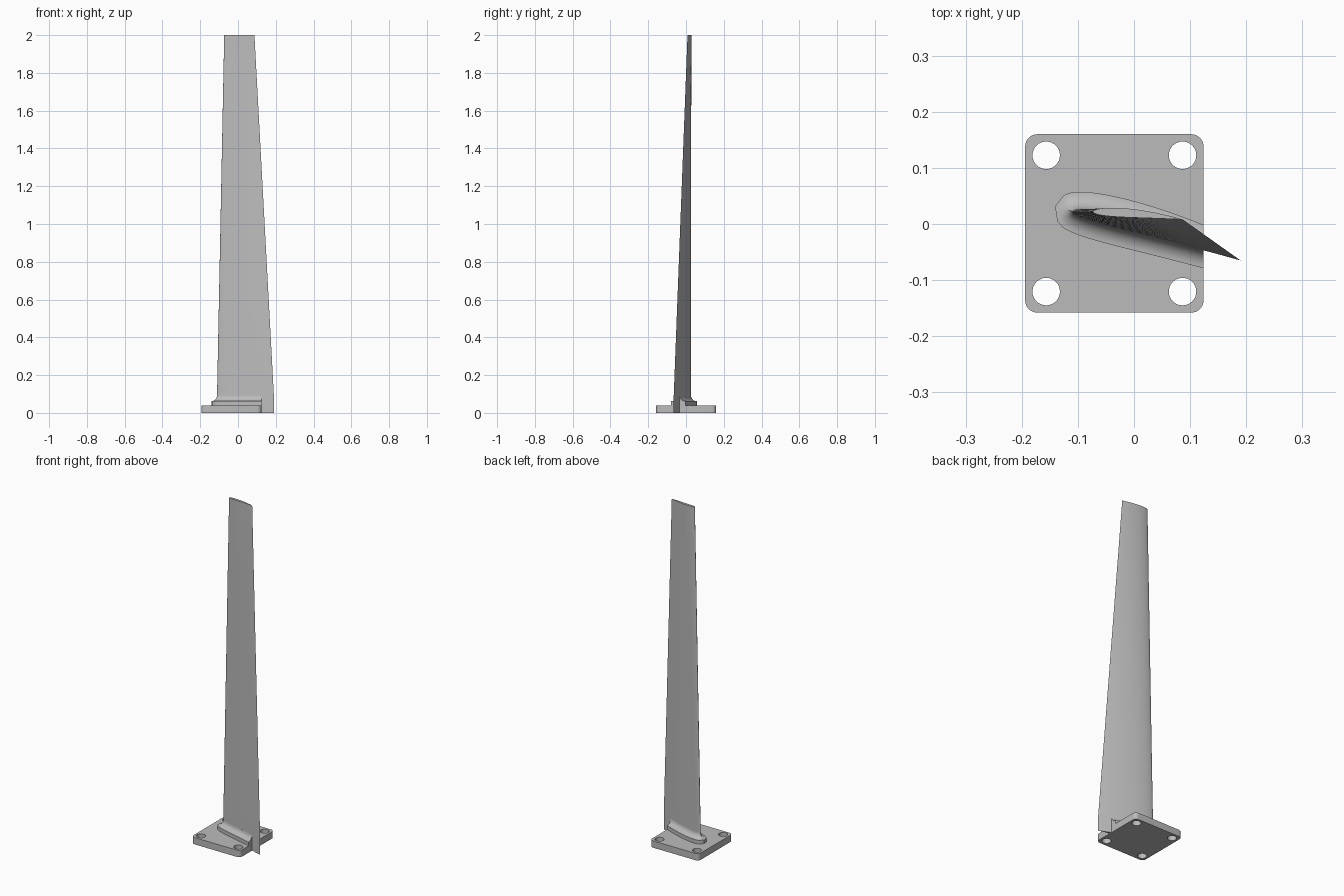
import bpy, bmesh, math
from mathutils import Vector

if "Cube" in bpy.data.objects:
    bpy.data.objects.remove(bpy.data.objects["Cube"])

grey = bpy.data.materials.new("light grey")
grey.use_nodes = True
colour = (0.5, 0.5, 0.5, 1)
grey.diffuse_color = colour
grey.node_tree.nodes["Principled BSDF"].inputs["Base Color"].default_value = colour

PLATE_CENTRE = Vector((-0.035, 0.001))
PLATE_HALF, PLATE_TOP, EDGE_X = 0.159, 0.04, 0.124
ROOT = (Vector((-0.111, 0.023)), Vector((0.19, -0.065)), 0.075)
TIP = (Vector((-0.073, 0.022)), Vector((0.087, 0.008)), 0.1)


def add_object(name, mesh):
    obj = bpy.data.objects.new(name, mesh)
    bpy.context.collection.objects.link(obj)
    mesh.materials.clear()
    mesh.materials.append(grey)
    return obj


def smooth(obj, angle):
    bpy.ops.object.select_all(action="DESELECT")
    obj.select_set(True)
    bpy.context.view_layer.objects.active = obj
    bpy.ops.object.shade_smooth_by_angle(angle=math.radians(angle))


def foil(station, n=28, camber=0.02):
    """Closed airfoil loop, from trailing edge over the back to the nose and round."""
    nose, tail, thick = station
    chord = tail - nose
    side = Vector((-chord.y, chord.x))
    loop = []
    for i in range(2 * n):
        a = math.pi * i / n
        t = (1 + math.cos(a)) / 2
        half = 5 * thick * (0.2969 * t**0.5 - 0.126 * t - 0.3516 * t**2
                            + 0.2843 * t**3 - 0.1036 * t**4)
        sign = 1 if i <= n else -1
        loop.append(nose + chord * t + side * (sign * half + 4 * camber * t * (1 - t)))
    return loop


def offset(loop, d):
    out = []
    for i, p in enumerate(loop):
        along = (loop[(i + 1) % len(loop)] - loop[i - 1]).normalized()
        out.append(p + Vector((along.y, -along.x)) * d)
    return out


def loft(name, rings, cut_x=None):
    """Skin a stack of (loop, z) rings, cap both ends and optionally trim at cut_x."""
    bm = bmesh.new()
    rows = [[bm.verts.new((p.x, p.y, z)) for p in loop] for loop, z in rings]
    for low, high in zip(rows, rows[1:]):
        for i in range(len(low)):
            j = (i + 1) % len(low)
            bm.faces.new((low[i], low[j], high[j], high[i]))
    bm.faces.new(rows[0][::-1])
    bm.faces.new(rows[-1])
    if cut_x is not None:
        geom = bm.verts[:] + bm.edges[:] + bm.faces[:]
        cut = bmesh.ops.bisect_plane(bm, geom=geom, plane_co=(cut_x, 0, 0),
                                     plane_no=(1, 0, 0), clear_outer=True)
        rim = [e for e in cut["geom_cut"] if isinstance(e, bmesh.types.BMEdge)]
        bmesh.ops.contextual_create(bm, geom=rim)
    bmesh.ops.recalc_face_normals(bm, faces=bm.faces[:])
    mesh = bpy.data.meshes.new(name)
    bm.to_mesh(mesh)
    bm.free()
    obj = add_object(name, mesh)
    smooth(obj, 35)
    return obj


# Blade: straight root, then a tapering and untwisting loft
rings = [(foil(ROOT), 0.0)]
steps = 16
for k in range(steps + 1):
    f = k / steps
    station = tuple(r + (t - r) * f for r, t in zip(ROOT, TIP))
    rings.append((foil(station), 0.09 + 1.91 * f))
loft("blade", rings)

# Root collar: upright wall, then a hollow fillet running up into the blade
base, radius, wall_top = foil(ROOT), 0.031, 0.062
collar = [(offset(base, radius), PLATE_TOP - 0.01)]
for k in range(9):
    a = math.pi / 2 * k / 8
    collar.append((offset(base, radius * (1 - math.sin(a))),
                   wall_top + radius * (1 - math.cos(a))))
loft("root_collar", collar, EDGE_X)

# Mounting plate: rounded square outline with four bolt holes
def arc(centre, r, start, sweep, n):
    return [centre + r * Vector((math.cos(start + sweep * i / n), math.sin(start + sweep * i / n)))
            for i in range(n + 1)]


corner, inset, hole = 0.022, 0.1215, 0.0245
outline, holes = [], []
for q, (sx, sy) in enumerate([(1, 1), (-1, 1), (-1, -1), (1, -1)]):
    c = PLATE_CENTRE + Vector((sx, sy)) * (PLATE_HALF - corner)
    outline += arc(c, corner, q * math.pi / 2, math.pi / 2, 8)
    h = PLATE_CENTRE + Vector((sx, sy)) * inset
    holes.append(arc(h, hole, 0, math.tau, 32)[:-1])

curve = bpy.data.curves.new("plate_outline", "CURVE")
curve.dimensions = "2D"
curve.fill_mode = "BOTH"
curve.extrude = PLATE_TOP / 2
for loop in [outline] + holes:
    spline = curve.splines.new("POLY")
    spline.points.add(len(loop) - 1)
    spline.use_cyclic_u = True
    for point, p in zip(spline.points, loop):
        point.co = (p.x, p.y, 0, 1)
temp = bpy.data.objects.new("plate_outline", curve)
bpy.context.collection.objects.link(temp)
bpy.context.view_layer.update()
plate_mesh = bpy.data.meshes.new_from_object(temp.evaluated_get(bpy.context.evaluated_depsgraph_get()))
bpy.data.objects.remove(temp)

bm = bmesh.new()
bm.from_mesh(plate_mesh)
bmesh.ops.remove_doubles(bm, verts=bm.verts[:], dist=0.0001)
bmesh.ops.translate(bm, verts=bm.verts[:], vec=(0, 0, PLATE_TOP / 2))
bmesh.ops.recalc_face_normals(bm, faces=bm.faces[:])
bm.to_mesh(plate_mesh)
bm.free()
plate_mesh.name = "mounting_plate"
smooth(add_object("mounting_plate", plate_mesh), 35)
